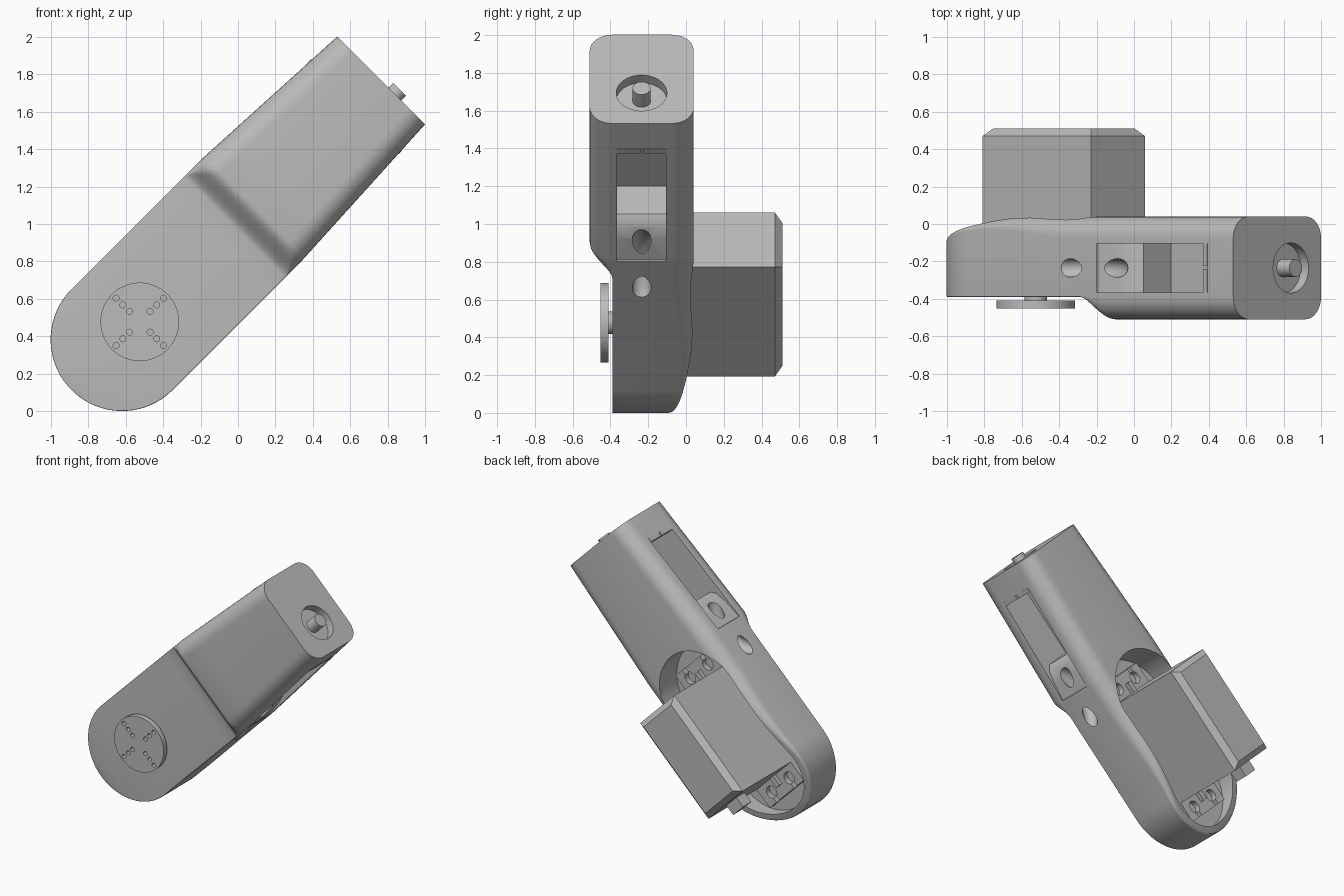
import bpy, bmesh, math
from mathutils import Matrix, Vector

if "Cube" in bpy.data.objects:
    bpy.data.objects.remove(bpy.data.objects["Cube"])

# Arm frame: local X runs along the arm, Y is depth, Z runs across the arm
FRAME = Matrix.Translation((-0.62, 0, 0.382)) @ Matrix.Rotation(-math.pi / 4, 4, 'Y')
R = 0.382
END = 1.959
MID_Y = -0.235

grey = bpy.data.materials.new("plain_grey")
grey.use_nodes = True
grey.diffuse_color = (0.5, 0.5, 0.5, 1)
grey.node_tree.nodes["Principled BSDF"].inputs["Base Color"].default_value = grey.diffuse_color


def make(name, bm):
    bmesh.ops.recalc_face_normals(bm, faces=bm.faces)
    mesh = bpy.data.meshes.new(name)
    bm.to_mesh(mesh)
    bm.free()
    ob = bpy.data.objects.new(name, mesh)
    bpy.context.collection.objects.link(ob)
    ob.matrix_world = FRAME
    mesh.materials.append(grey)
    return ob


def box(name, x, y, z):
    bm = bmesh.new()
    bmesh.ops.create_cube(bm, size=1)
    for v in bm.verts:
        v.co = [(a + b) / 2 + c * (b - a) for (a, b), c in zip((x, y, z), v.co)]
    return make(name, bm)


def cyl(name, start, end, r, n=40):
    a, b = Vector(start), Vector(end)
    bm = bmesh.new()
    turn = (b - a).to_track_quat('Z', 'Y').to_matrix().to_4x4()
    bmesh.ops.create_cone(bm, cap_ends=True, segments=n, radius1=r, radius2=r,
                          depth=(b - a).length,
                          matrix=Matrix.Translation((a + b) / 2) @ turn)
    return make(name, bm)


def prism(name, pts, y0, y1):
    """Outline in the arm plane, extruded through the depth."""
    bm = bmesh.new()
    face = bm.faces.new([bm.verts.new((u, y0, v)) for u, v in pts])
    ext = bmesh.ops.extrude_face_region(bm, geom=[face])
    for g in ext["geom"]:
        if isinstance(g, bmesh.types.BMVert):
            g.co.y = y1
    return make(name, bm)


def cut(ob, cutters):
    for c in cutters:
        c.hide_render = True
        m = ob.modifiers.new("cut", 'BOOLEAN')
        m.operation = 'DIFFERENCE'
        m.solver = 'EXACT'
        m.object = c
    bpy.context.view_layer.update()
    dg = bpy.context.evaluated_depsgraph_get()
    mesh = bpy.data.meshes.new_from_object(ob.evaluated_get(dg))
    ob.modifiers.clear()
    ob.data = mesh
    for c in cutters:
        bpy.data.objects.remove(c)


def ease(t):
    t = min(max(t, 0), 1)
    return t * t * (3 - 2 * t)


def section(u):
    """Rounded rectangle across the arm at distance u."""
    step = ease((u - 0.85) / 0.15)
    if u < 0:
        half = math.sqrt(max(R * R - u * u, 0))
    else:
        half = R - 0.05 * max(u - 0.976, 0) / (END - 0.976)
    front = -0.39 - 0.12 * step
    back = 0.04 - 0.155 * (max(0.45 - u, 0) / 0.83) ** 1.8
    r_front = min(0.004 + 0.116 * step, half * 0.9)
    r_back = min(0.015 + 0.1 * ease((u + 0.2) / 1.0), half * 0.9)
    pts = []
    for k, (sy, sv, r) in enumerate(((1, 1, r_back), (-1, 1, r_front),
                                     (-1, -1, r_front), (1, -1, r_back))):
        cy = back - r if sy > 0 else front + r
        for i in range(9):
            a = (k + i / 8) * math.pi / 2
            pts.append((u, cy + r * math.cos(a), sv * (half - r) + r * math.sin(a)))
    return pts


# Arm shell lofted from sections
stations = [-R * math.cos(math.radians(a)) for a in range(4, 90, 5)]
stations += [i * 0.085 for i in range(10)]
stations += [0.85 + i * 0.015 for i in range(11)] + [1.2, 1.5, END]
bm = bmesh.new()
rings = [[bm.verts.new(p) for p in section(u)] for u in stations]
for a, b in zip(rings, rings[1:]):
    for i in range(len(a)):
        j = (i + 1) % len(a)
        bm.faces.new((a[i], a[j], b[j], b[i]))
bm.faces.new(rings[0])
bm.faces.new(rings[-1])
arm = make("arm_shell", bm)

# Motor pocket in the back, a stadium outline
stadium = []
for centre, start in ((0.69, -90), (0.0, 90)):
    for i in range(25):
        a = math.radians(start + i * 7.5)
        stadium.append((centre + 0.33 * math.cos(a), 0.33 * math.sin(a)))
cutters = [prism("pocket_cutter", stadium, -0.17, 0.3)]

# Side windows with a curved lead-in, and cable grooves
window = [(0.93, 0.45), (0.98, 0.376), (1.12, 0.355), (1.2, 0.33), (1.237, 0.29),
          (1.237, 0.08), (1.77, 0.08), (1.77, 0.45)]
for s in (1, -1):
    cutters.append(prism("window_cutter", [(u, s * v) for u, v in window], -0.365, -0.105))
    bpy.ops.mesh.primitive_torus_add(major_radius=0.27, minor_radius=0.05,
                                     major_segments=64, minor_segments=20)
    ring = bpy.context.object
    ring.name = "groove_cutter"
    ring.matrix_world = (FRAME @ Matrix.Translation((0.96, MID_Y, s * 0.58))
                         @ Matrix.Rotation(math.pi / 2, 4, 'X'))
    ring.data.materials.append(grey)
    cutters.append(ring)

# Round recess in the end face
cutters.append(cyl("recess_cutter", (1.9, MID_Y, -0.104), (2.1, MID_Y, -0.104), 0.134, 48))
cut(arm, cutters)
end_pin = cyl("end_pin", (1.88, MID_Y, -0.104), (1.995, MID_Y, -0.104), 0.048)

# Small split lips at the window ends
for side, s in (("upper", 1), ("lower", -1)):
    for part, y in (("front", (-0.365, -0.24)), ("back", (-0.225, -0.105))):
        box(f"{side}_{part}_window_lip", (1.745, 1.775), y, sorted((s * 0.29, s * 0.345)))

# Motor body with chamfered back edges
motor = box("motor_body", (-0.064, 0.756), (-0.165, 0.51), (-0.205, 0.205))
bm = bmesh.new()
bm.from_mesh(motor.data)
edges = [e for e in bm.edges if all(v.co.y > 0.5 for v in e.verts)]
bmesh.ops.bevel(bm, geom=edges, offset=0.04, segments=1, affect='EDGES')
bm.to_mesh(motor.data)
bm.free()
box("cable_outlet", (-0.145, -0.06), (0.3, 0.4), (-0.06, 0.06))

# Motor mounting ears with open screw slots and a rib
for name, inner, outer in (("lower", -0.064, -0.22), ("upper", 0.756, 0.912)):
    ear = box(name + "_ear", sorted((inner, outer)), (-0.168, -0.115), (-0.205, 0.205))
    mid = (inner + outer) / 2
    holes = []
    for v in (-0.105, 0.105):
        holes.append(cyl("hole_cutter", (mid, -0.155, v), (mid, 0, v), 0.045, 24))
        holes.append(box("slot_cutter", sorted((mid, outer + (outer - inner) * 0.1)),
                         (-0.155, 0), (v - 0.018, v + 0.018)))
    cut(ear, holes)
    box(name + "_ear_rib", sorted((inner, mid)), (-0.12, -0.085), (-0.02, 0.02))

# Output shaft and drilled disc on the front
HUB = 0.134
cyl("output_shaft", (HUB, -0.42, 0), (HUB, -0.3, 0), 0.06)
disc = cyl("output_disc", (HUB, -0.452, 0), (HUB, -0.41, 0), 0.21, 64)
drills = []
for du, dv in ((1, 0), (-1, 0), (0, 1), (0, -1)):
    for d in (0.078, 0.128, 0.179):
        u, v = HUB + du * d, dv * d
        drills.append(cyl("drill_cutter", (u, -0.5, v), (u, -0.35, v), 0.016, 16))
cut(disc, drills)

# Smooth shading with sharp edges kept
bpy.ops.object.select_all(action='DESELECT')
for ob in bpy.context.collection.objects:
    if ob.type == 'MESH' and grey.name in ob.data.materials:
        ob.select_set(True)
        bpy.context.view_layer.objects.active = ob
bpy.ops.object.shade_smooth_by_angle(angle=math.radians(30))
